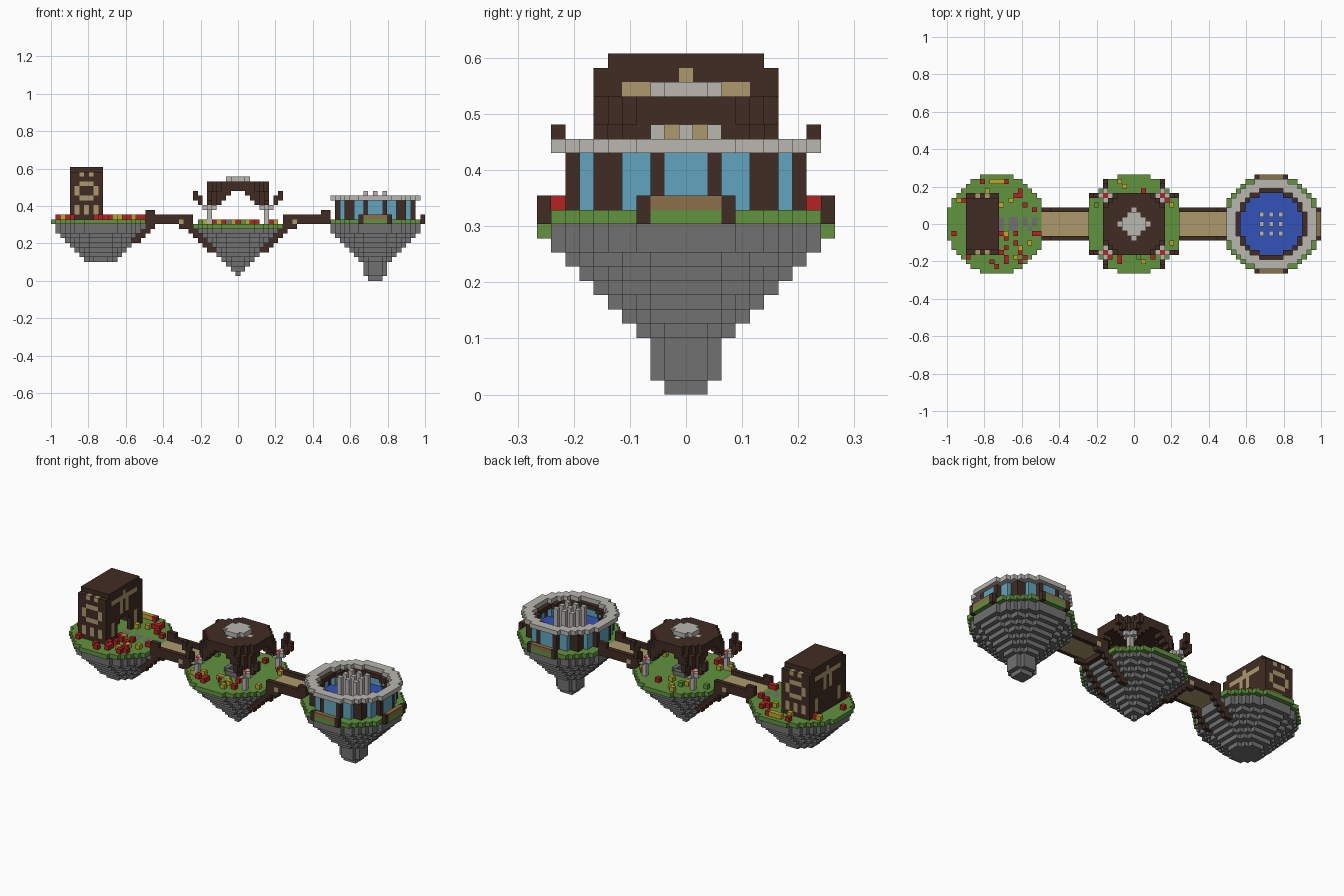
import bpy, random
from mathutils import Vector

random.seed(4)
V = 2 / 79          # edge of one block
R = range

cube = bpy.data.objects.get("Cube")
if cube:
    bpy.data.objects.remove(cube)


def make_mat(name, rgb):
    lin = [(c / 255 / 12.92) if c < 11 else ((c / 255 + 0.055) / 1.055) ** 2.4 for c in rgb]
    m = bpy.data.materials.new(name)
    m.use_nodes = True
    m.diffuse_color = (*lin, 1)
    bsdf = next(n for n in m.node_tree.nodes if n.type == 'BSDF_PRINCIPLED')
    bsdf.inputs["Base Color"].default_value = (*lin, 1)
    return m


MATS = {n: make_mat(n, c) for n, c in {
    "grass": (97, 147, 63), "dark_wood": (65, 44, 35), "rock": (113, 113, 113),
    "pale_stone": (185, 183, 177), "sand": (172, 154, 108), "plank": (139, 113, 72),
    "glass": (97, 165, 192), "water": (50, 82, 185), "red": (182, 34, 34),
    "yellow": (190, 168, 42)}.items()}

cells = {}          # (i, j, k) -> (part, colour)


def put(part, mat, i, j, k):
    cells[i, j, k] = (part, mat)


def fill(part, mat, xs, ys, zs):
    for i in xs:
        for j in ys:
            for k in zs:
                put(part, mat, i, j, k)


def ring(outer, inner=-1):
    """Offsets of the blocks in a round ring."""
    lo = (inner + 0.5) ** 2 if inner >= 0 else -1
    return [(i, j) for i in R(-outer, outer + 1) for j in R(-outer, outer + 1)
            if lo < i * i + j * j <= (outer + 0.5) ** 2]


def disc(part, mat, cx, k, outer, inner=-1):
    for i, j in ring(outer, inner):
        put(part, mat, cx + i, j, k)


def island(part, cx, top, radii):
    disc(part + "_grass", "grass", cx, top, 10)
    for n, r in enumerate(radii):
        disc(part + "_rock", "rock", cx, top - 1 - n, r)


# Floating islands, each a stack of shrinking discs
island("gate_island", -29, 12, [9, 9, 8, 7, 6, 5, 4, 3])
island("garden_island", 0, 11, list(R(9, -1, -1)))
island("pool_island", 29, 12, [9, 9, 8, 7, 6, 5, 4, 3, 2, 2, 2, 1])

# Gate house: hollow walls with window patterns
GX = -32
for k in R(13, 24):
    end = 5 if k == 23 else 6
    for i in R(-3, 4):
        for j in R(-end, end + 1):
            if abs(i) == 3 or abs(j) == end or k > 21:
                put("gate_house", "dark_wood", GX + i, j, k)
for j in (-6, 6):                                   # narrow sides
    for i in (-2, 0, 2):
        fill("gate_house", "sand", [GX + i], [j], R(14, 16))
    for i in (-1, 0, 1):
        for k in (17, 20):
            put("gate_house", "sand", GX + i, j, k)
    for i in (-2, 2):
        fill("gate_house", "sand", [GX + i], [j], (18, 19))
    for i in (-1, 1):
        put("gate_house", "sand", GX + i, j, 22)
for i in (-3, 3):                                   # broad sides
    fill("gate_house", "sand", [GX + i], R(-4, 5), [21])
    put("gate_house", "sand", GX + i, 0, 22)
    for j in (-1, 1):
        fill("gate_house", "sand", [GX + i], [j], R(18, 21))
    for j in (-4, 4):
        fill("gate_house", "sand", [GX + i], [j], (14, 15, 16))
for j in R(-2, 3):                                  # arched door
    for k in R(13, 17 if abs(j) < 2 else 16):
        cells.pop((GX + 3, j, k), None)

# Stone path from the door to the bridge
for i in R(-29, -20):
    for j in (-1, 0, 1):
        if random.random() < 0.7:
            put("path", "rock", i, j, 12)

# Round pool house: glass wall, posts, open roof ring
PX = 29
for i, j in ring(8, 7):
    m = min(abs(i), abs(j))
    post = m == 2 or m >= 5
    fill("pool_wall", "dark_wood" if post else "glass", [PX + i], [j], R(13, 17))
disc("pool_rim", "dark_wood", PX, 16, 7, 6)
disc("pool_roof", "pale_stone", PX, 17, 9, 7)
disc("pool_water", "water", PX, 13, 7)
for i in (-2, 0, 2):
    for j in (-2, 0, 2):
        fill("pool_fountain", "pale_stone", [PX + i], [j], R(13, 19))

# Balconies round the pool house
for a in R(-3, 4):
    for s in (-10, 10):
        for x, y in ((a, s), (s, a)):
            if x == -10:
                continue
            edge = abs(a) == 3
            fill("balcony", "dark_wood" if edge else "plank", [PX + x], [y],
                 (12, 13) if edge else (13,))

# Garden pavilion: vaulted roof on cut corners
for i in R(-6, 7):
    for j in R(-6, 7):
        a, b = abs(i), abs(j)
        s, m = a + b, min(a, b)
        if s <= 9:
            fill("pavilion_roof", "dark_wood", [i], [j], [19, 20])
        if 7 <= s <= 10 and m >= 2:
            put("pavilion_roof", "dark_wood", i, j, 18)
        if 8 <= s <= 10 and m >= 3:
            put("pavilion_roof", "dark_wood", i, j, 17)
        if 9 <= s <= 10 and m >= 4:
            put("pavilion_roof", "dark_wood", i, j, 16)
        if s <= 3:
            put("pavilion_crown", "pale_stone", i, j, 20)
        if s <= 3 and max(a, b) <= 2:
            put("pavilion_crown", "pale_stone", i, j, 21)

# Pavilion pillars with cross caps and upturned brackets
for sx in (-1, 1):
    for sy in (-1, 1):
        x, y = 6 * sx, 6 * sy
        fill("pillar", "pale_stone", [x], [y], R(12, 15))
        for dx, dy in ((1, 0), (-1, 0), (0, 1), (0, -1)):
            put("pillar", "pale_stone", x + dx, y + dy, 15)
        put("pillar", "red", x, y, 15)
        for d, ks in ((8, (16, 17)), (9, (17, 18))):
            for k in ks:
                put("bracket", "dark_wood", d * sx, y, k)
                put("bracket", "dark_wood", x, d * sy, k)

# Small garden fountain
disc("garden_fountain", "rock", 0, 12, 2, 1)
disc("garden_fountain", "water", 0, 11, 1)

# Bridges with rails, end posts and struts below
for s in (-1, 1):
    fill("bridge_deck", "sand", [s * i for i in R(10, 20)], R(-2, 3), [12])
    for j in (-3, 3):
        fill("bridge_rail", "dark_wood", [s * i for i in R(10, 20)], [j], [12, 13])
        fill("bridge_post", "dark_wood", [s * 18, s * 19], [j], R(12, 15))
        fill("bridge_post", "dark_wood", [s * 10, s * 11, s * 12], [j], [11, 12, 13])
        put("bridge_lamp", "sand", s * 12, j, 12)
        for k in R(6, 11):
            fill("bridge_strut", "dark_wood", [s * (k - 1), s * k], [j], [k])
        if s < 0:
            for k in R(8, 12):
                fill("bridge_strut", "dark_wood", [k - 30, k - 29], [j], [k])
    fill("bridge_strut", "dark_wood", [s * 10], R(-2, 3), [11])

# Flowers scattered over the grass
spots = [(-29 + i, j, 13) for i, j in ring(9) if i > 0 or abs(j) > 6 or i < -6]
for p in random.sample([q for q in spots if abs(q[1]) > 1], 34):
    cells.setdefault(p, ("flowers", random.choice(("red", "red", "yellow"))))
for j, m in ((-9, "red"), (9, "yellow")):
    put("flowers", m, -29, j, 13)
beds = [(i, j, 12) for i, j in ring(9, 4) if abs(j) > 3]
for p in random.sample(beds, 26):
    cells.setdefault(p, ("flowers", random.choice(("red", "yellow", "yellow", "grass"))))

# Turn the blocks into one mesh per part, keeping only exposed faces
parts = {}
for cell, (part, mat) in cells.items():
    parts.setdefault(part, []).append((cell, mat))
for part, blocks in parts.items():
    verts, faces, slots, names = {}, [], [], []
    for cell, mat in blocks:
        if mat not in names:
            names.append(mat)
        for axis in R(3):
            for sign in (-1, 1):
                near = list(cell)
                near[axis] += sign
                if tuple(near) in cells:
                    continue
                u, w = (axis + 1) % 3, (axis + 2) % 3
                quad = []
                for du, dw in ((0, 0), (1, 0), (1, 1), (0, 1))[::sign]:
                    c = list(cell)
                    c[axis] += sign > 0
                    c[u] += du
                    c[w] += dw
                    quad.append(verts.setdefault(tuple(c), len(verts)))
                faces.append(quad)
                slots.append(names.index(mat))
    if not faces:
        continue
    mesh = bpy.data.meshes.new(part)
    half = Vector((0.5, 0.5, 0))
    mesh.from_pydata([(Vector(c) - half) * V for c in verts], [], faces)
    for n in names:
        mesh.materials.append(MATS[n])
    mesh.polygons.foreach_set("material_index", slots)
    mesh.update()
    bpy.context.collection.objects.link(bpy.data.objects.new(part, mesh))
